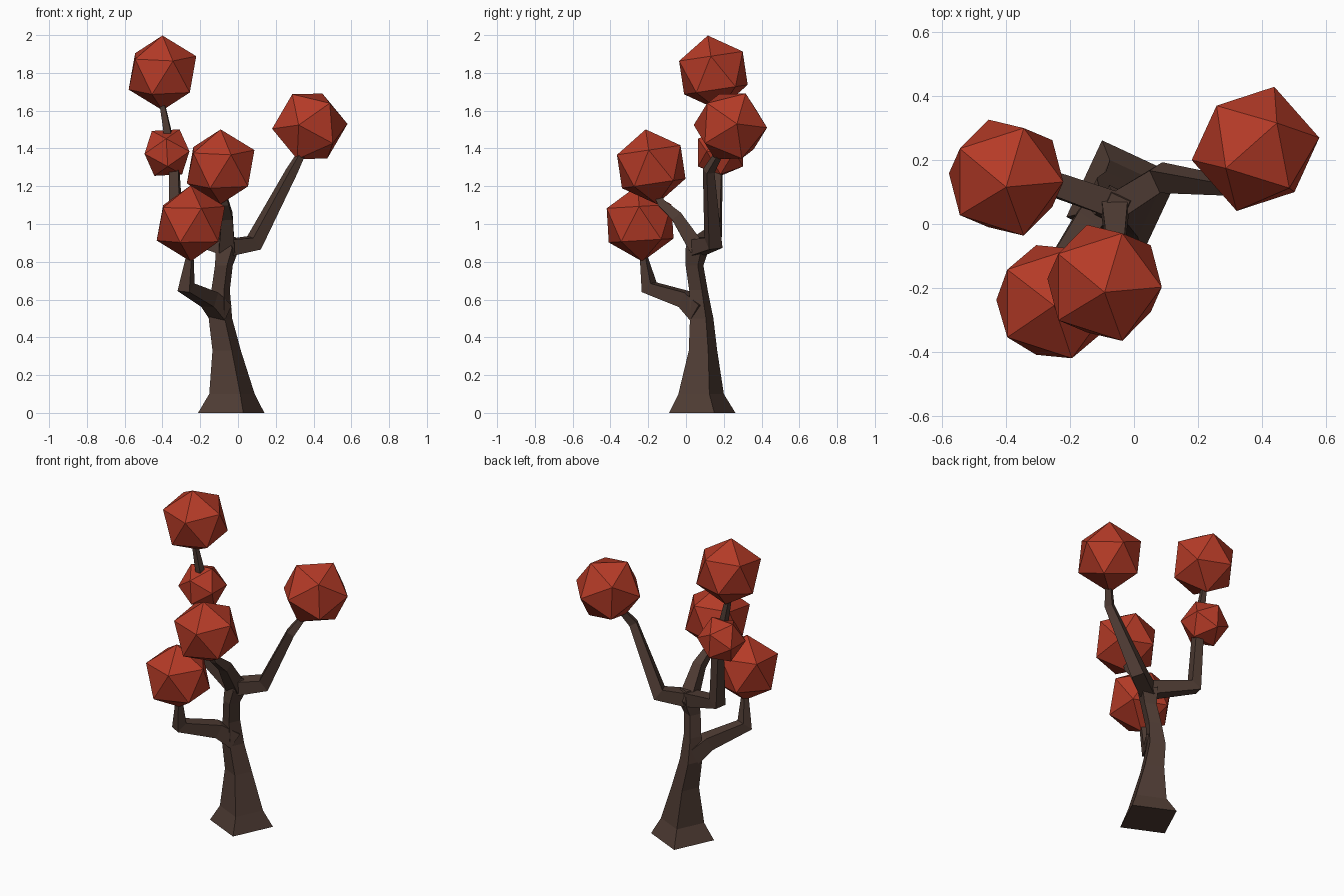
import bpy, bmesh, math
from mathutils import Vector, Matrix

if "Cube" in bpy.data.objects:
    bpy.data.objects.remove(bpy.data.objects["Cube"])


def material(name, rgb):
    m = bpy.data.materials.new(name)
    m.diffuse_color = (*rgb, 1)
    m.use_nodes = True
    m.node_tree.nodes["Principled BSDF"].inputs["Base Color"].default_value = m.diffuse_color
    return m


bark = material("dark brown bark", (0.078, 0.045, 0.034))
red = material("red foliage", (0.46, 0.043, 0.020))


def finish(bm, name, mat):
    bmesh.ops.recalc_face_normals(bm, faces=bm.faces)
    me = bpy.data.meshes.new(name)
    bm.to_mesh(me)
    bm.free()
    me.materials.append(mat)
    ob = bpy.data.objects.new(name, me)
    bpy.context.collection.objects.link(ob)
    return ob


def limb(name, nodes, level=False):
    """Four-sided tapered tube through (x, y, z, corner radius) nodes."""
    pts = [Vector(n[:3]) for n in nodes]
    bm = bmesh.new()
    rings = []
    ref = None
    for i, p in enumerate(pts):
        a = (p - pts[i - 1]).normalized() if i else None
        b = (pts[i + 1] - p).normalized() if i < len(pts) - 1 else None
        t = (a + b).normalized() if a and b else (a or b)
        if level:
            t = Vector((0, 0, 1))
        if ref is None:
            if level:
                ref = Vector((math.cos(math.radians(20)), math.sin(math.radians(20)), 0))
            else:
                side = t.cross(Vector((0, 0, 1))).normalized()
                ref = side + side.cross(t)
        u = (ref - t * ref.dot(t)).normalized()
        v = t.cross(u)
        ref = u
        r = nodes[i][3]
        rings.append([bm.verts.new(p + r * d) for d in (u, v, -u, -v)])
    for r0, r1 in zip(rings, rings[1:]):
        for k in range(4):
            j = (k + 1) % 4
            bm.faces.new((r0[k], r0[j], r1[j], r1[k]))
    bm.faces.new(rings[0][::-1])
    bm.faces.new(rings[-1])
    return finish(bm, name, bark)


def ball(name, centre, radius, axis, corner):
    """Icosahedron with one corner along axis and a neighbour toward corner."""
    z = Vector(axis).normalized()
    x = Vector(corner)
    x = (x - z * x.dot(z)).normalized()
    y = z.cross(x)
    rot = Matrix((x, y, z)).transposed().to_4x4()
    bm = bmesh.new()
    bmesh.ops.create_icosphere(bm, subdivisions=1, radius=radius,
                               matrix=Matrix.Translation(centre) @ rot)
    return finish(bm, name, red)


# trunk with flared foot
limb("trunk", [(-.036, .086, 0, .187), (-.032, .08, .1, .128), (-.06, .09, .33, .08),
               (-.093, .083, .5, .066), (-.092, .066, .65, .052), (-.075, .045, .78, .05),
               (-.055, .06, .87, .066), (-.055, .055, .93, .045)], level=True)

# branches
limb("low_branch", [(-.09, .075, .53, .07), (-.15, 0, .6, .06),
                    (-.275, -.195, .665, .05), (-.255, -.225, .83, .022)])
limb("right_branch", [(-.05, .06, .875, .06), (.085, .145, .9, .055),
                      (.285, .12, 1.28, .033), (.35, .19, 1.4, .02)])
limb("front_branch", [(-.06, .06, .87, .06), (-.058, -.05, 1.04, .042),
                      (-.07, -.13, 1.11, .03), (-.085, -.165, 1.18, .02)])
limb("left_branch", [(-.06, .06, .875, .06), (-.325, .15, .955, .05),
                     (-.338, .165, 1.28, .036), (-.375, .15, 1.5, .026),
                     (-.402, .145, 1.64, .018)])

# foliage balls
ball("top_foliage", (-.40, .145, 1.80), .2, (0, -.15, 1), (1, 0, 0))
ball("right_foliage", (.38, .235, 1.517), .203, (.2, .035, .013), (.06, .195, -.007))
ball("front_foliage", (-.092, -.184, 1.303), .2, (0, -.15, 1), (1, 0, 0))
ball("low_foliage", (-.25, -.243, 1.003), .202, (0, -.06, 1), (1, 0, 0))
ball("small_foliage", (-.376, .183, 1.378), .14, (.069, 0, .127), (-.079, 0, .116))
